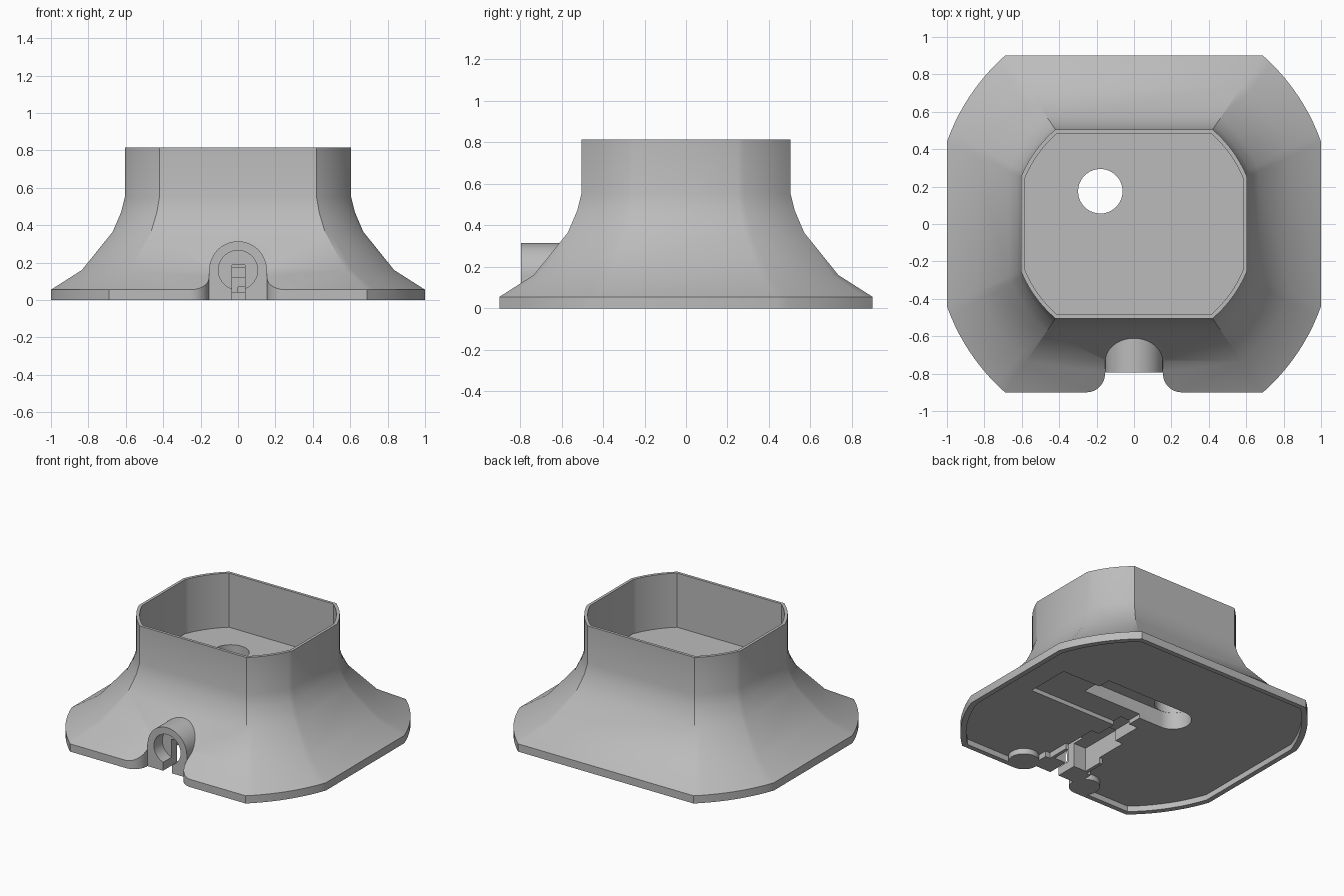
import bpy, bmesh
from math import sin, cos, pi, atan2, hypot, radians
from mathutils import Matrix

old = bpy.data.objects.get("Cube")
if old:
    bpy.data.objects.remove(old)

grey = bpy.data.materials.new("light_grey_plastic")
grey.use_nodes = True
grey.diffuse_color = (0.5, 0.5, 0.5, 1)
grey.node_tree.nodes["Principled BSDF"].inputs["Base Color"].default_value = (0.5, 0.5, 0.5, 1)


def loft(name, rings):
    """Skin a stack of equal closed rings and cap both ends."""
    bm = bmesh.new()
    loops = [[bm.verts.new(p) for p in ring] for ring in rings]
    n = len(loops[0])
    for a, b in zip(loops, loops[1:]):
        for i in range(n):
            j = (i + 1) % n
            bm.faces.new((a[i], a[j], b[j], b[i]))
    bm.faces.new(loops[0][::-1])
    bm.faces.new(loops[-1])
    bmesh.ops.recalc_face_normals(bm, faces=bm.faces)
    mesh = bpy.data.meshes.new(name)
    bm.to_mesh(mesh)
    bm.free()
    mesh.materials.append(grey)
    obj = bpy.data.objects.new(name, mesh)
    bpy.context.collection.objects.link(obj)
    return obj


def prism(name, outline, z0, z1):
    return loft(name, [[(x, y, z) for x, y in outline] for z in (z0, z1)])


def box(name, x0, x1, y0, y1, z0, z1):
    return prism(name, [(x0, y0), (x1, y0), (x1, y1), (x0, y1)], z0, z1)


def arc(cx, cy, r, start, end, steps=12):
    angles = [radians(start + (end - start) * i / steps) for i in range(steps + 1)]
    return [(cx + r * cos(t), cy + r * sin(t)) for t in angles]


def along_y(name, outline, y0, y1):
    """Extrude an x-z outline from front to back."""
    return loft(name, [[(x, y, z) for x, z in outline] for y in (y0, y1)])


def combine(target, tool, operation):
    mod = target.modifiers.new("join", 'BOOLEAN')
    mod.operation, mod.solver, mod.object = operation, 'EXACT', tool
    bpy.context.view_layer.objects.active = target
    bpy.ops.object.modifier_apply(modifier=mod.name)
    bpy.data.objects.remove(tool)


def section(hx, inset=0.0):
    """Rectangle with bowed corners; proportions depend on the half width."""
    t = (hx - 0.605) / 0.395
    hy, cx, cy = hx - 0.1, 0.42 + 0.27 * t, 0.25 + 0.19 * t
    hx, hy, cx, cy = hx - inset, hy - inset, cx - inset / 2, cy - inset / 2
    a0, a1 = atan2(cy, hx), atan2(hy, cx)
    r0, r1 = hypot(hx, cy), hypot(cx, hy)
    quarter = []
    for i in range(11):
        f = i / 10
        a, r = a0 + (a1 - a0) * f, r0 + (r1 - r0) * f
        quarter.append((r * cos(a), r * sin(a)))
    half = quarter + [(-x, y) for x, y in reversed(quarter)]
    return half + [(-x, -y) for x, y in half]


# Flared body
profile = [(0, 1), (0.055, 1), (0.16, 0.835), (0.365, 0.67),
           (0.47, 0.625), (0.55, 0.605), (0.815, 0.605)]
body = loft("flared_stand", [[(x, y, z) for x, y in section(h)] for z, h in profile])

# Open tray at the top
combine(body, prism("tray_cutter", section(0.605, 0.02), 0.43, 1), 'DIFFERENCE')

# Shallow underside recess that leaves a rim and goes around the front notch
recess = prism("recess_cutter", section(1, 0.035), -0.1, 0.04)
combine(recess, box("notch_rim", -0.19, 0.19, -1, -0.66, -0.2, 0.2), 'DIFFERENCE')
for side in (-1, 1):
    corner = prism("notch_corner_rim", arc(side * 0.255, -0.8, 0.1, 0, 360, 24)[:-1], -0.2, 0.2)
    combine(recess, corner, 'DIFFERENCE')
combine(body, recess, 'DIFFERENCE')

# Front notch with rounded flange corners
right = arc(0.255, -0.8, 0.1, 270, 180)
notch = [(0.255, -1)] + right + [(0.155, -0.79)]
notch += [(-x, y) for x, y in reversed(notch)]
combine(body, prism("notch_cutter", notch, -0.1, 0.7), 'DIFFERENCE')

# Round-topped cable boss
boss = [(0.154, 0)] + arc(0, 0.16, 0.154, 0, 180, 32) + [(-0.154, 0)]
combine(body, along_y("cable_boss", boss, -0.795, -0.5), 'UNION')

# Cable hole, narrow slit and inner chamber
combine(body, along_y("cable_hole_cutter", arc(0, 0.16, 0.105, 0, 360, 40)[:-1], -0.9, -0.7), 'DIFFERENCE')
combine(body, box("slit_cutter", -0.032, 0.037, -0.9, -0.55, -0.1, 0.188), 'DIFFERENCE')
combine(body, box("chamber_cutter", -0.13, 0.13, -0.64, -0.27, -0.1, 0.17), 'DIFFERENCE')
combine(body, box("channel_cutter", -0.07, 0.07, -0.3, -0.05, -0.1, 0.12), 'DIFFERENCE')

# Underside pocket, rounded cable slot and hole into the tray
combine(body, box("pocket_cutter", 0.0, 0.76, -0.12, 0.2, -0.1, 0.07), 'DIFFERENCE')
slot = [(0.46, 0.055)] + [(0.46, 0.295)] + arc(-0.18, 0.175, 0.12, 90, 270, 20)
combine(body, prism("slot_cutter", slot, -0.1, 0.16), 'DIFFERENCE')
combine(body, prism("hole_cutter", arc(-0.18, 0.175, 0.119, 0, 360, 40)[:-1], 0.1, 0.6), 'DIFFERENCE')

bpy.ops.object.select_all(action='DESELECT')
body.select_set(True)
bpy.context.view_layer.objects.active = body
bpy.ops.object.shade_smooth_by_angle(angle=radians(30))
